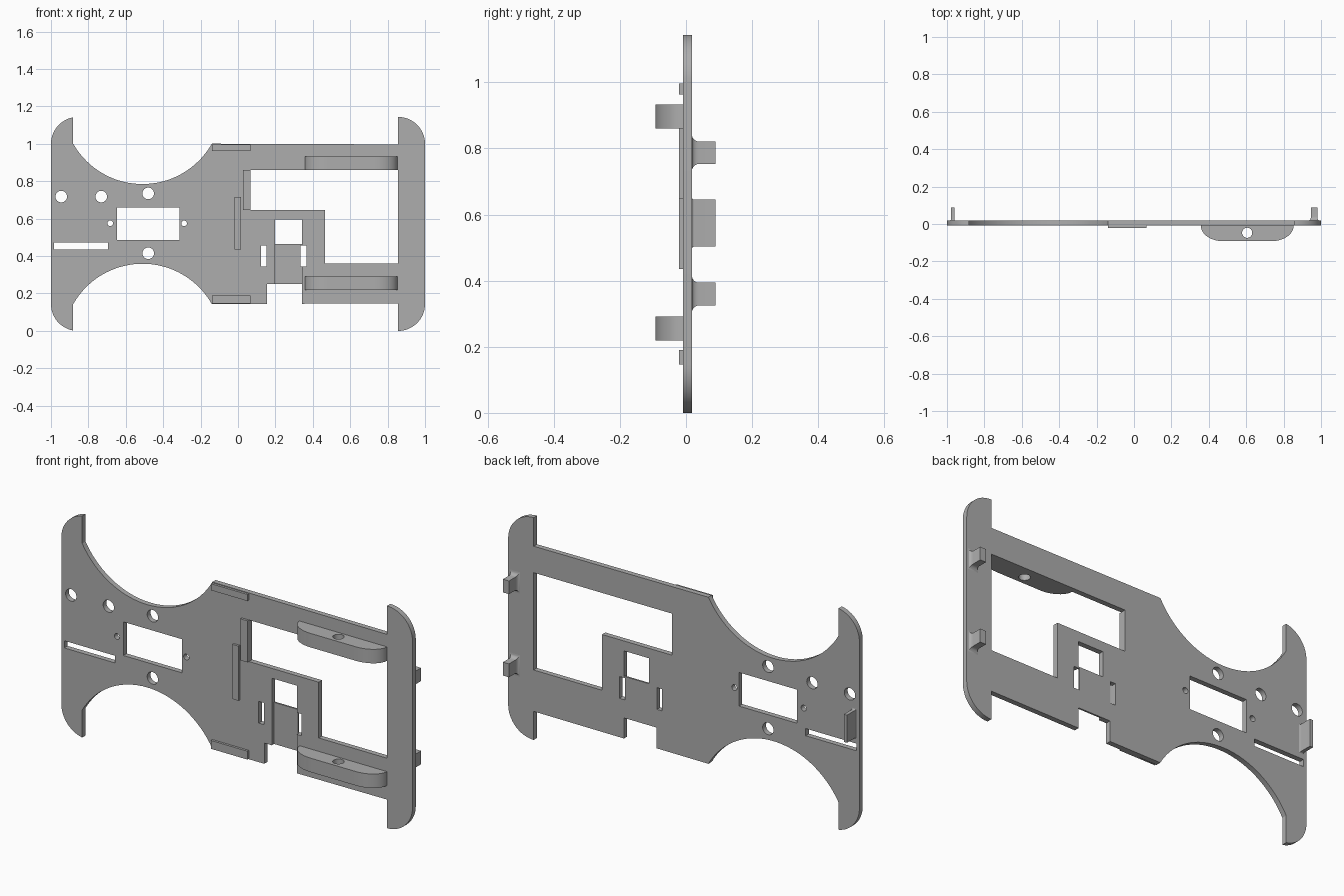
import bpy, bmesh
from math import sin, cos, pi, radians, asin

if "Cube" in bpy.data.objects:
    bpy.data.objects.remove(bpy.data.objects["Cube"])

GREY = (0.42, 0.42, 0.42, 1)
mat = bpy.data.materials.new("plain grey")
mat.use_nodes = True
mat.diffuse_color = GREY
mat.node_tree.nodes["Principled BSDF"].inputs["Base Color"].default_value = GREY

FRONT, BACK, MID = -0.009, 0.018, 0.572   # plate faces and mirror height


def loft(name, rings):
    """Closed solid through rings of 3D points."""
    bm = bmesh.new()
    loops = [[bm.verts.new(p) for p in ring] for ring in rings]
    bm.faces.new(loops[0])
    bm.faces.new(loops[-1])
    for a, b in zip(loops, loops[1:]):
        for i in range(len(a)):
            j = (i + 1) % len(a)
            bm.faces.new((a[i], a[j], b[j], b[i]))
    bmesh.ops.recalc_face_normals(bm, faces=bm.faces)
    mesh = bpy.data.meshes.new(name)
    bm.to_mesh(mesh)
    bm.free()
    mesh.materials.append(mat)
    obj = bpy.data.objects.new(name, mesh)
    bpy.context.collection.objects.link(obj)
    return obj


def prism(name, pts, y0, y1):
    return loft(name, [[(x, y, z) for x, z in pts] for y in (y0, y1)])


def rect(x0, x1, z0, z1):
    return [(x0, z0), (x1, z0), (x1, z1), (x0, z1)]


def arc(cx, cz, r, a0, a1, n):
    return [(cx + r * cos(a0 + (a1 - a0) * i / n),
             cz + r * sin(a0 + (a1 - a0) * i / n)) for i in range(n + 1)]


def circle(cx, cz, r, n=32):
    return arc(cx, cz, r, 0, 2 * pi, n)[:-1]


def cut(obj, cutter):
    mod = obj.modifiers.new("cut", "BOOLEAN")
    mod.operation, mod.solver, mod.object = "DIFFERENCE", "EXACT", cutter
    bpy.context.view_layer.objects.active = obj
    bpy.ops.object.modifier_apply(modifier=mod.name)
    bpy.data.objects.remove(cutter)


def smooth(obj):
    bpy.ops.object.select_all(action="DESELECT")
    obj.select_set(True)
    bpy.context.view_layer.objects.active = obj
    bpy.ops.object.shade_smooth_by_angle(angle=radians(30))


# Plate outline: upper half, mirrored below
R = 0.426
half = asin(0.3705 / R)
upper = arc(-0.856, 1.0, 0.144, pi, pi / 2 + asin(0.025 / 0.144), 14)
upper += arc(-0.5105, 1.211, R, -pi / 2 - half, -pi / 2 + half, 36)
upper += [(0.855, 0.997), (0.855, 1.144)]
upper += arc(0.856, 1.0, 0.144, pi / 2, 0, 16)
lower = [(x, 2 * MID - z) for x, z in reversed(upper)]
plate = prism("base_plate", upper + lower, FRONT, BACK)

# Openings through the plate
openings = [
    [(0.068, 0.647), (0.466, 0.647), (0.466, 0.36), (0.855, 0.36),
     (0.855, 0.861), (0.068, 0.861)],
    rect(0.156, 0.341, 0.1, 0.251),
    rect(0.199, 0.341, 0.465, 0.596),
    rect(0.124, 0.153, 0.345, 0.457),
    rect(0.335, 0.367, 0.345, 0.457),
    rect(-0.646, -0.314, 0.487, 0.66),
    rect(-0.983, -0.694, 0.436, 0.473),
]
openings += [circle(x, z, 0.031) for x, z in
             ((-0.945, 0.718), (-0.731, 0.718), (-0.48, 0.735), (-0.48, 0.415))]
openings += [circle(x, 0.575, 0.015) for x in (-0.683, -0.288)]
for pts in openings:
    cut(plate, prism("cutter", pts, -0.2, 0.2))

# Shallow pocket in the front face
cut(plate, prism("cutter", rect(0.199, 0.341, 0.2, 0.5), -0.2, 0.009))
smooth(plate)

# Raised ribs on the front face
ribs = {
    "upper_edge_rib": rect(-0.14, 0.068, 0.963, 0.997),
    "lower_edge_rib": rect(-0.14, 0.068, 0.147, 0.19),
    "window_rib": rect(0.028, 0.068, 0.647, 0.861),
    "centre_rib": rect(-0.018, 0.017, 0.436, 0.717),
}
for name, pts in ribs.items():
    prism(name, pts, -0.021, FRONT)

# Front lugs with rounded outer corners and an upright hole
x0, x1, rx, ry = 0.357, 0.854, 0.12, 0.083
curve = arc(0, 0, 1, 0, pi / 2, 12)
profile = [(x1 - rx + rx * c, FRONT - ry * s) for c, s in curve]
profile += [(x0 + rx - rx * c, FRONT - ry * s) for c, s in reversed(curve)]
for name, z0, z1 in (("upper_lug", 0.861, 0.933), ("lower_lug", 0.219, 0.291)):
    lug = loft(name, [[(x, y, z) for x, y in profile] for z in (z0, z1)])
    hole = circle(0.605, -0.047, 0.027)
    cut(lug, loft("cutter", [[(x, y, z) for x, y in hole]
                             for z in (z0 - 0.1, z1 + 0.1)]))
    smooth(lug)


# Back pegs flaring into the plate
def peg(name, xa, xb, za, zb, fx, fz):
    rings = []
    for i in range(7):
        a = i / 6 * pi / 2
        g = 1 - sin(a)
        y = BACK + max(fx, fz) * (1 - cos(a))
        rings.append([(x, y, z) for x, z in
                      rect(xa - fx * g, xb + fx * g, za - fz * g, zb + fz * g)])
    rings.append([(x, 0.089, z) for x, z in rect(xa, xb, za, zb)])
    smooth(loft(name, rings))


peg("upper_back_peg", 0.946, 0.98, 0.753, 0.821, 0.012, 0.021)
peg("lower_back_peg", 0.946, 0.98, 0.325, 0.394, 0.012, 0.021)
peg("right_back_peg", -0.979, -0.961, 0.503, 0.645, 0.005, 0.007)
